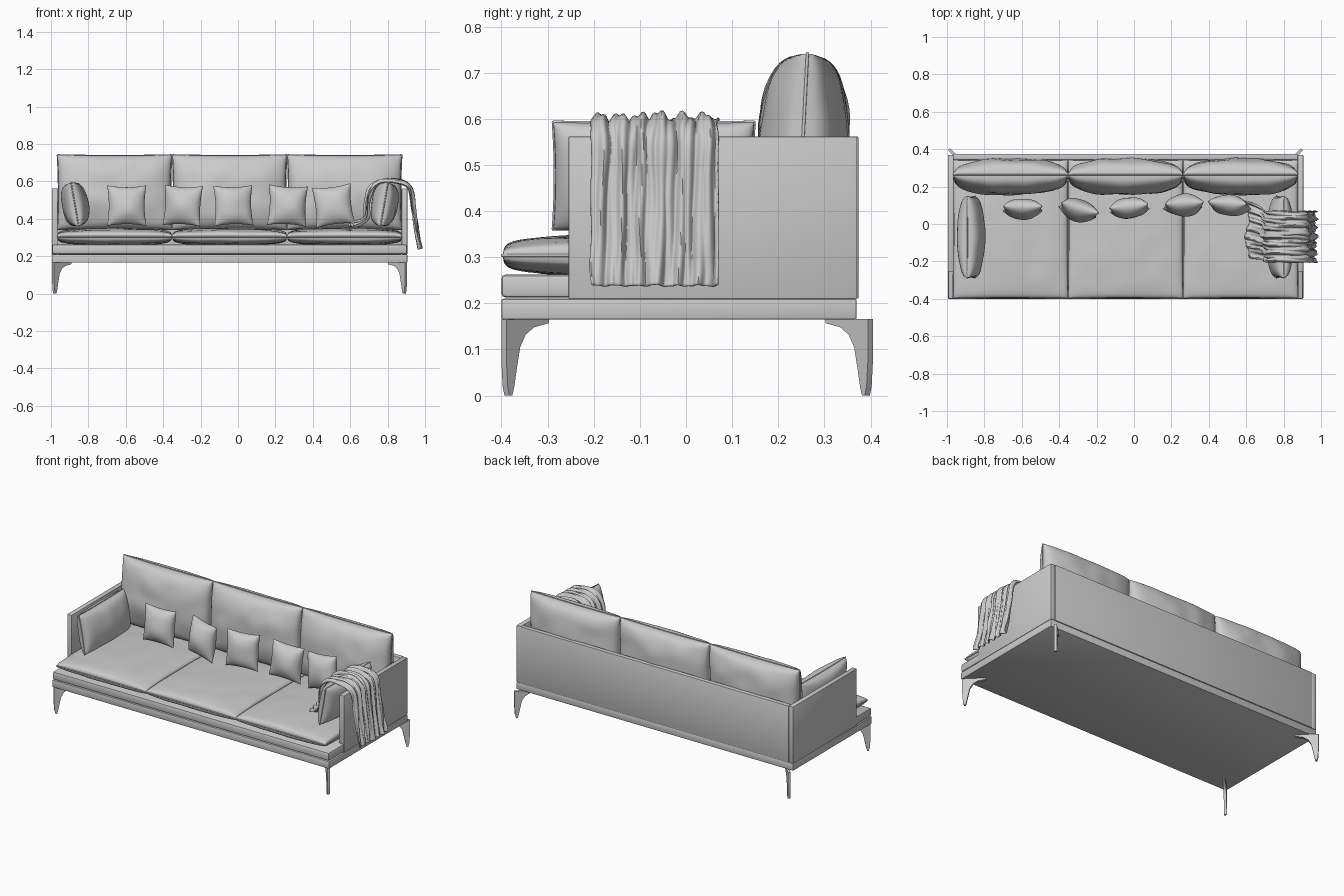
import bpy, bmesh, math
from mathutils import Matrix, Vector, Euler, noise

if "Cube" in bpy.data.objects:
    bpy.data.objects.remove(bpy.data.objects["Cube"])

grey = bpy.data.materials.new("light_grey")
grey.diffuse_color = (0.6, 0.6, 0.6, 1)
grey.use_nodes = True
grey.node_tree.nodes["Principled BSDF"].inputs["Base Color"].default_value = grey.diffuse_color


def add(name, bm, angle=40):
    bmesh.ops.recalc_face_normals(bm, faces=bm.faces)
    me = bpy.data.meshes.new(name)
    bm.to_mesh(me)
    bm.free()
    me.shade_smooth()
    me.set_sharp_from_angle(angle=math.radians(angle))
    me.materials.append(grey)
    ob = bpy.data.objects.new(name, me)
    bpy.context.collection.objects.link(ob)
    return ob


def box(name, x0, x1, y0, y1, z0, z1, bevel=0.004):
    bm = bmesh.new()
    bmesh.ops.create_cube(bm, size=1)
    for v in bm.verts:
        v.co = ((x0 + x1) / 2 + v.co.x * (x1 - x0),
                (y0 + y1) / 2 + v.co.y * (y1 - y0),
                (z0 + z1) / 2 + v.co.z * (z1 - z0))
    bmesh.ops.bevel(bm, geom=bm.edges[:], offset=bevel, segments=2,
                    profile=0.5, affect='EDGES')
    return add(name, bm)


def cushion(name, loc, half, rot=(0, 0, 0), power=0.3, pinch=0.02,
            wrinkle=0.004, piping=True, n=28):
    """Stuffed cushion: two domed sheets joined at a seam."""
    a, b, t = half
    mat = Matrix.Translation(loc) @ Euler([math.radians(r) for r in rot]).to_matrix().to_4x4()

    def outline(u, v):
        return (a * u * (1 - pinch * (1 - v * v)), b * v * (1 - pinch * (1 - u * u)))

    params = [math.sin(math.pi / 2 * (2 * i / n - 1)) for i in range(n + 1)]
    bm = bmesh.new()
    for side in (1, -1):
        grid = []
        for u in params:
            row = []
            for v in params:
                x, y = outline(u, v)
                h = max(0, (1 - u * u) * (1 - v * v)) ** power
                w = noise.noise(Vector((x * 9, y * 9, side * 3)) + Vector(loc) * 7)
                row.append(bm.verts.new((x, y, side * h * (t + wrinkle * w))))
            grid.append(row)
        for i in range(n):
            for j in range(n):
                bm.faces.new((grid[i][j], grid[i + 1][j], grid[i + 1][j + 1], grid[i][j + 1]))
    bmesh.ops.remove_doubles(bm, verts=bm.verts, dist=1e-5)
    bm.transform(mat)
    add(name, bm, 75)

    if piping:
        ring = [outline(p, -1) for p in params[:-1]] + [outline(1, p) for p in params[:-1]]
        ring += [(-x, -y) for x, y in ring]
        cu = bpy.data.curves.new(name + "_piping", 'CURVE')
        cu.dimensions = '3D'
        cu.bevel_depth = 0.0035
        cu.bevel_resolution = 1
        sp = cu.splines.new('POLY')
        sp.points.add(len(ring) - 1)
        for p, (x, y) in zip(sp.points, ring):
            p.co = (*(mat @ Vector((x, y, 0))), 1)
        sp.use_cyclic_u = True
        cu.materials.append(grey)
        bpy.context.collection.objects.link(bpy.data.objects.new(name + "_piping", cu))


# Frame
L, R = -0.995, 0.905
box("base_rail", L, R, -0.40, 0.37, 0.165, 0.21)
box("seat_platform", L + 0.002, R - 0.002, -0.40, 0.345, 0.213, 0.262, 0.008)
box("left_arm_panel", L, L + 0.03, -0.255, 0.37, 0.21, 0.562, 0.003)
box("right_arm_panel", R - 0.03, R, -0.255, 0.37, 0.21, 0.562, 0.003)
box("back_panel", L + 0.03, R - 0.03, 0.345, 0.374, 0.21, 0.562, 0.003)

# Legs: curved brackets set diagonally at the corners
PROFILE = [(0, .166), (.092, .166), (.092, .157), (.06, .148), (.042, .132), (.030, .105),
           (.023, .06), (.017, .018), (.013, 0), (.007, 0), (.003, .02), (0, .08)]


def leg(name, x, y, sx, sy):
    bm = bmesh.new()
    off = Vector((-sy, sx, 0)) * 0.0055
    sides = [[bm.verts.new(Vector((x + sx * d, y + sy * d, z)) + off * k) for d, z in PROFILE]
             for k in (-1, 1)]
    for s in sides:
        bm.faces.new(s)
    m = len(PROFILE)
    for i in range(m):
        j = (i + 1) % m
        bm.faces.new((sides[0][i], sides[0][j], sides[1][j], sides[1][i]))
    add(name, bm)


for tag, x, sx in (("left", -0.989, 1), ("right", 0.899, -1)):
    leg("front_leg_" + tag, x, -0.395, sx, 1)
    leg("back_leg_" + tag, x, 0.40, sx, -1)

# Seat and back cushions
for i, x in enumerate((-0.66, -0.045, 0.57)):
    cushion(f"seat_cushion_{i + 1}", (x, -0.028, 0.304), (0.307, 0.370, 0.047),
            power=0.22, pinch=0.008, wrinkle=0.005)
    cushion(f"back_cushion_{i + 1}", (x, 0.253, 0.542), (0.306, 0.20, 0.098),
            rot=(87, 0, 0), power=0.33, pinch=0.02, wrinkle=0.012)

# Cushions leaning on the arms
cushion("left_arm_cushion", (-0.872, -0.07, 0.477), (0.218, 0.118, 0.072),
        rot=(80, 0, 90), power=0.33, pinch=0.02, wrinkle=0.008)
cushion("right_arm_cushion", (0.782, -0.07, 0.477), (0.218, 0.118, 0.072),
        rot=(80, 0, -90), power=0.33, pinch=0.02, wrinkle=0.008)

# Small scatter pillows: x, y, roll, turn
for i, (x, y, roll, turn) in enumerate(((-0.595, 0.082, 0, 0), (-0.295, 0.075, 2, -16),
                                        (-0.025, 0.083, -1, 6), (0.265, 0.100, 3, 3),
                                        (0.51, 0.100, -7, -4))):
    cushion(f"scatter_pillow_{i + 1}", (x, y, 0.47), (0.105, 0.109, 0.057),
            rot=(83, roll, turn), power=0.5, pinch=0.09, wrinkle=0.012, piping=False, n=20)

# Throw blanket draped over the right arm
PATH = [Vector(p) for p in ((.605, .362), (.65, .375), (.688, .41), (.694, .48), (.712, .55),
                            (.755, .592), (.82, .603), (.885, .592), (.924, .555),
                            (.936, .47), (.950, .37), (.962, .29), (.972, .238))]


def path_point(s):
    f = min(s * (len(PATH) - 1), len(PATH) - 1.0001)
    i = int(f)
    t = f - i
    p = [PATH[min(max(i + k, 0), len(PATH) - 1)] for k in (-1, 0, 1, 2)]
    return 0.5 * (2 * p[1] + (p[2] - p[0]) * t + (2 * p[0] - 5 * p[1] + 4 * p[2] - p[3]) * t * t
                  + (3 * p[1] - p[0] - 3 * p[2] + p[3]) * t ** 3)


bm = bmesh.new()
NS, NT = 70, 90
rows = []
for i in range(NS + 1):
    s = i / NS
    p, q = path_point(s), path_point(min(s + 0.01, 1))
    d = (q - p) if s < 0.99 else (p - path_point(s - 0.01))
    nx, nz = (Vector((-d.y, d.x))).normalized()
    spread = max(0, 1 - s / 0.3)
    row = []
    for j in range(NT + 1):
        t = 2 * j / NT - 1
        y = -0.068 + 0.04 * spread + t * (0.137 + 0.015 * spread)
        fold = 0.007 * math.sin(t * 19 + 1.6 * math.sin(s * 7)) + 0.004 * math.sin(t * 41 + s * 5)
        fold += 0.010 * math.exp(-(t / 0.07) ** 2)
        fold += 0.006 * noise.noise(Vector((s * 10, t * 5, 0)))
        y += 0.006 * noise.noise(Vector((s * 8, t * 4, 5)))
        edge = 0.012 * spread * math.sin(t * 5)
        row.append(bm.verts.new((p.x + nx * fold + edge, y, p.y + nz * fold)))
    rows.append(row)
for i in range(NS):
    for j in range(NT):
        bm.faces.new((rows[i][j], rows[i + 1][j], rows[i + 1][j + 1], rows[i][j + 1]))
throw = add("throw_blanket", bm, 60)
solid = throw.modifiers.new("thickness", 'SOLIDIFY')
solid.thickness = 0.004
solid.offset = 0
